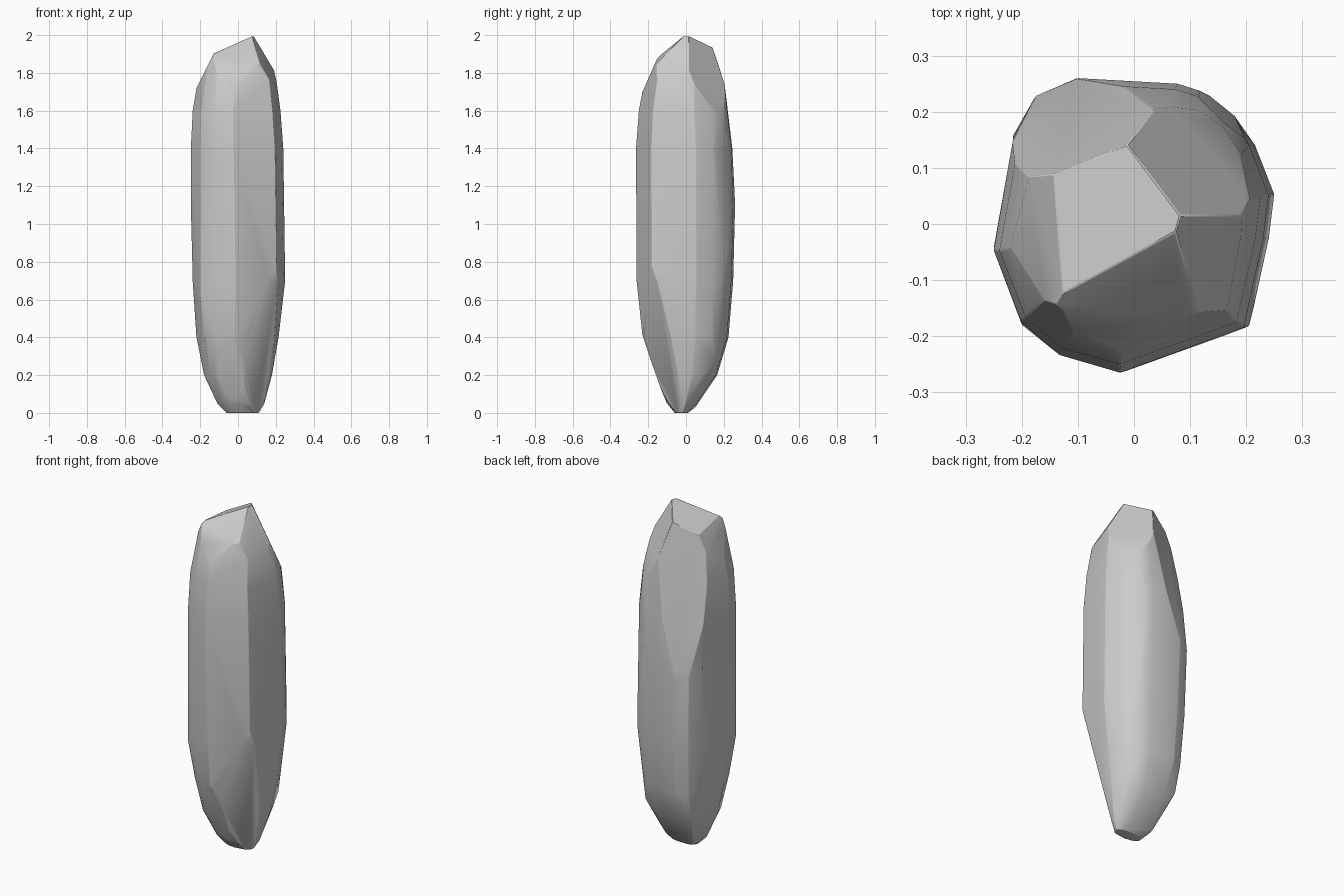
import bpy, bmesh, math
from mathutils import Vector

cube = bpy.data.objects.get("Cube")
if cube:
    bpy.data.objects.remove(cube, do_unlink=True)

grey = bpy.data.materials.new("stone grey")
grey.use_nodes = True
colour = (0.6, 0.6, 0.6, 1)
grey.diffuse_color = colour
grey.node_tree.nodes["Principled BSDF"].inputs["Base Color"].default_value = colour

# Irregular outline of the stone seen from above
outline = [(-.10, .262), (.08, .252), (.135, .235), (.18, .20), (.215, .15),
           (.25, .06), (.24, -.02), (.205, -.18), (.10, -.22), (-.02, -.262),
           (-.13, -.23), (-.20, -.17), (-.25, -.04), (-.215, .16), (-.175, .23)]

# Height, then left, right, front and back extents
rings = [(0, -.06, .11, -.06, .01), (.05, -.11, .14, -.10, .06),
         (.2, -.18, .18, -.18, .165), (.4, -.22, .215, -.23, .225),
         (.7, -.24, .25, -.262, .25), (1.1, -.25, .246, -.265, .26),
         (1.4, -.25, .24, -.265, .25), (1.6, -.24, .225, -.25, .228),
         (1.75, -.21, .205, -.22, .21), (2.08, -.16, .16, -.16, .16)]

# Blunt corners of the foot
foot_corners = [(.15, .16, .28), (-.15, .16, .24), (-.15, -.14, .28),
                (-.20, -.18, .62), (-.08, .05, .03)]

# Chipped facets: point on the plane, outward normal
facets = [
    ((.08, .015, 2), (1.67, 1.73, 1)),        # crown, back right
    ((.08, .015, 2), (1.67, -.55, 1)),        # crown, front right
    ((.05, -.03, 1.98), (.1, -1.0, 1)),       # crown, front
    ((.07, .0, 1.99), (-.5, .1, 1)),          # crown, sloping left
    ((-.15, 0, 1.86), (-1, 0, .5)),           # shoulder, left
    ((0, -.16, 1.86), (0, -1, .44)),          # shoulder, front
    ((0, .235, 1.5), (-.5, 1, .2)),           # long facet, back left
    ((.175, .185, 1.1), (1, 1.1, .044)),      # flank, back right
    ((.20, -.17, .72), (.87, -1, -.3)),       # foot, front right
    ((-.08, -.205, .36), (-.1, -1, -.36)),    # foot, front
]


def wrap(bm, points):
    """Replace the mesh with a tight skin around the points."""
    bm.clear()
    for p in points:
        bm.verts.new(p)
    hull = bmesh.ops.convex_hull(bm, input=bm.verts[:])
    inside = [v for v in hull["geom_interior"] if isinstance(v, bmesh.types.BMVert)]
    bmesh.ops.delete(bm, geom=inside, context='VERTS')


bm = bmesh.new()
block = [(left + (x + .25) / .5 * (right - left),
          front + (y + .262) / .524 * (back - front), z)
         for z, left, right, front, back in rings for x, y in outline]
wrap(bm, block + foot_corners)
for point, normal in facets:
    bmesh.ops.bisect_plane(bm, geom=bm.verts[:] + bm.edges[:] + bm.faces[:],
                           dist=.0005, plane_co=point, plane_no=Vector(normal).normalized(),
                           clear_outer=True)
    wrap(bm, [v.co.copy() for v in bm.verts])
bmesh.ops.remove_doubles(bm, verts=bm.verts[:], dist=.006)
bmesh.ops.dissolve_limit(bm, angle_limit=math.radians(2), verts=bm.verts[:], edges=bm.edges[:])
bmesh.ops.recalc_face_normals(bm, faces=bm.faces[:])

mesh = bpy.data.meshes.new("standing_stone")
bm.to_mesh(mesh)
bm.free()
mesh.materials.append(grey)
stone = bpy.data.objects.new("standing_stone", mesh)
bpy.context.collection.objects.link(stone)

# Worn edges
bevel = stone.modifiers.new("worn edges", 'BEVEL')
bevel.width = .008
bevel.segments = 1
bevel.limit_method = 'ANGLE'
bevel.angle_limit = math.radians(25)

bpy.ops.object.select_all(action='DESELECT')
stone.select_set(True)
bpy.context.view_layer.objects.active = stone
bpy.ops.object.shade_smooth_by_angle(angle=math.radians(28))
